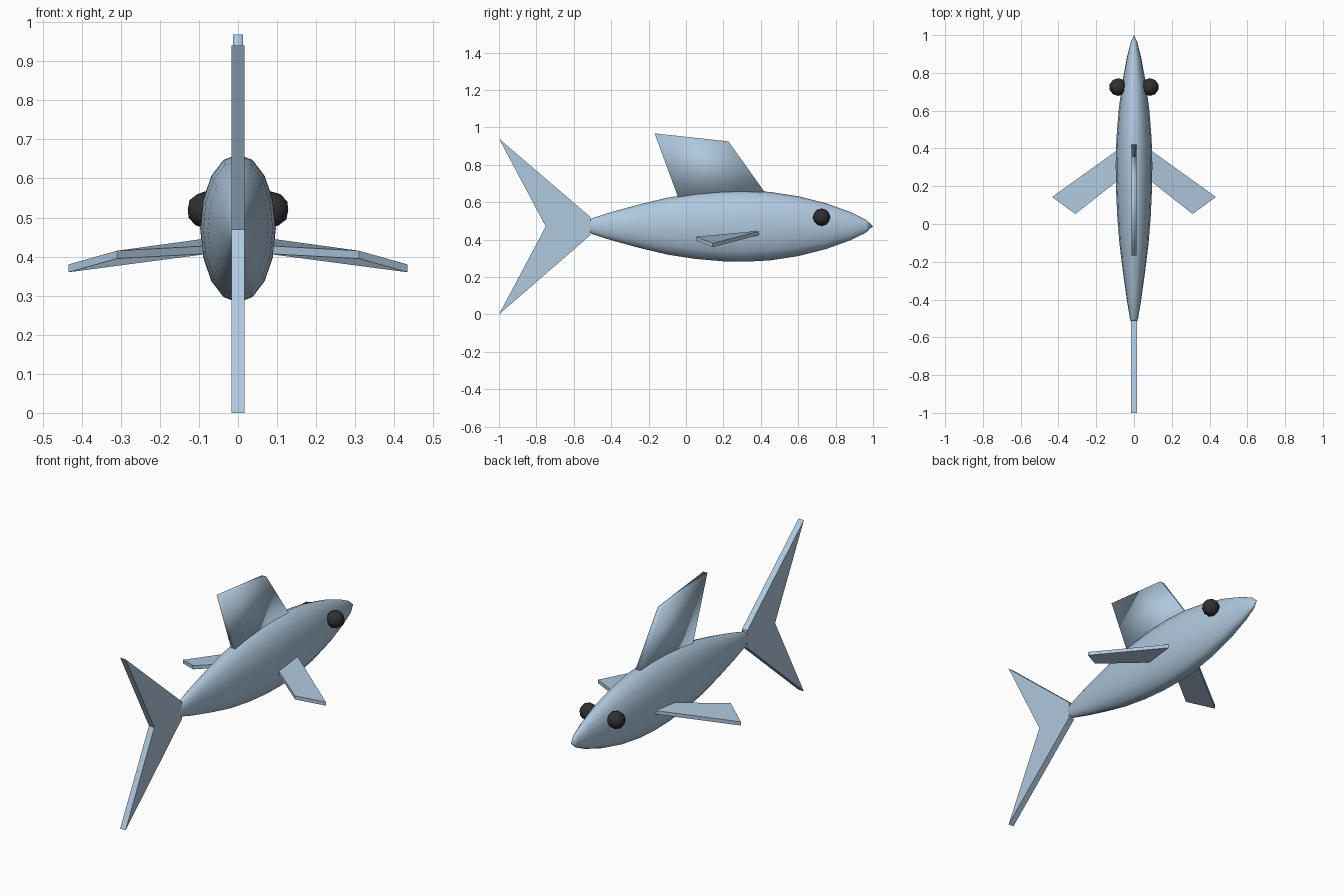
import bpy, bmesh, math
from mathutils import Vector

cube = bpy.data.objects.get("Cube")
if cube:
    bpy.data.objects.remove(cube, do_unlink=True)


def material(name, rgb):
    mat = bpy.data.materials.new(name)
    mat.use_nodes = True
    mat.diffuse_color = (*rgb, 1)
    mat.node_tree.nodes["Principled BSDF"].inputs["Base Color"].default_value = (*rgb, 1)
    return mat


BLUE = material("pale_blue", (0.43, 0.58, 0.73))
BLACK = material("eye_black", (0.03, 0.028, 0.032))


def finish(name, bm, mat, smooth=False):
    bmesh.ops.recalc_face_normals(bm, faces=bm.faces[:])
    for face in bm.faces:
        face.smooth = smooth
    mesh = bpy.data.meshes.new(name)
    bm.to_mesh(mesh)
    bm.free()
    mesh.materials.append(mat)
    obj = bpy.data.objects.new(name, mesh)
    bpy.context.collection.objects.link(obj)
    return obj


def slab(name, outline, thickness, mat, smooth=False):
    """Plate: an outline thickened equally both ways along a vector."""
    bm = bmesh.new()
    half = Vector(thickness) / 2
    a = [bm.verts.new(Vector(p) + half) for p in outline]
    b = [bm.verts.new(Vector(p) - half) for p in outline]
    bm.faces.new(a)
    bm.faces.new(b[::-1])
    for i in range(len(a)):
        j = (i + 1) % len(a)
        bm.faces.new((a[i], b[i], b[j], a[j]))
    return finish(name, bm, mat, smooth)


# Body: elliptical rings along y, pointed at both ends
MID, SIDES, ASPECT = 0.472, 16, 0.51
profile = [(-0.5, 0.043), (-0.4, 0.075), (-0.25, 0.116), (-0.1, 0.152),
           (0.05, 0.175), (0.2, 0.188), (0.32, 0.19), (0.45, 0.183),
           (0.6, 0.16), (0.75, 0.122), (0.88, 0.075), (0.96, 0.036)]
bm = bmesh.new()
rings = []
for y, r in profile:
    angles = [math.tau * i / SIDES for i in range(SIDES)]
    rings.append([bm.verts.new((r * ASPECT * math.sin(t), y, MID + r * math.cos(t)))
                  for t in angles])
tail_tip = bm.verts.new((0, -0.57, MID))
nose_tip = bm.verts.new((0, 1, MID))
for i in range(SIDES):
    j = (i + 1) % SIDES
    for p, q in zip(rings, rings[1:]):
        bm.faces.new((p[i], p[j], q[j], q[i]))
    bm.faces.new((tail_tip, rings[0][j], rings[0][i]))
    bm.faces.new((nose_tip, rings[-1][i], rings[-1][j]))
finish("body", bm, BLUE, smooth=True)

# Forked tail and dorsal fin, upright in the centre plane
tail = [(-0.51, 0.52), (-1, 0.94), (-0.75, 0.47), (-1, 0), (-0.51, 0.425)]
slab("tail_fin", [(0, y, z) for y, z in tail], (0.033, 0, 0), BLUE)
dorsal = [(0.42, 0.655), (0.227, 0.925), (-0.168, 0.968), (-0.04, 0.62)]
slab("dorsal_fin", [(0, y, z) for y, z in dorsal], (0.025, 0, 0), BLUE, smooth=True)

# Paired side fins and eyes
side_fin = [(0.07, 0.404, 0.438), (0.434, 0.143, 0.37),
            (0.31, 0.053, 0.405), (0.07, 0.242, 0.418)]
for side, sx in (("left", 1), ("right", -1)):
    slab(side + "_side_fin", [(sx * x, y, z) for x, y, z in side_fin],
         (0, 0, 0.02), BLUE)
    bm = bmesh.new()
    bmesh.ops.create_icosphere(bm, subdivisions=2, radius=0.047)
    bmesh.ops.translate(bm, verts=bm.verts[:], vec=(sx * 0.084, 0.725, 0.52))
    finish(side + "_eye", bm, BLACK, smooth=True)
